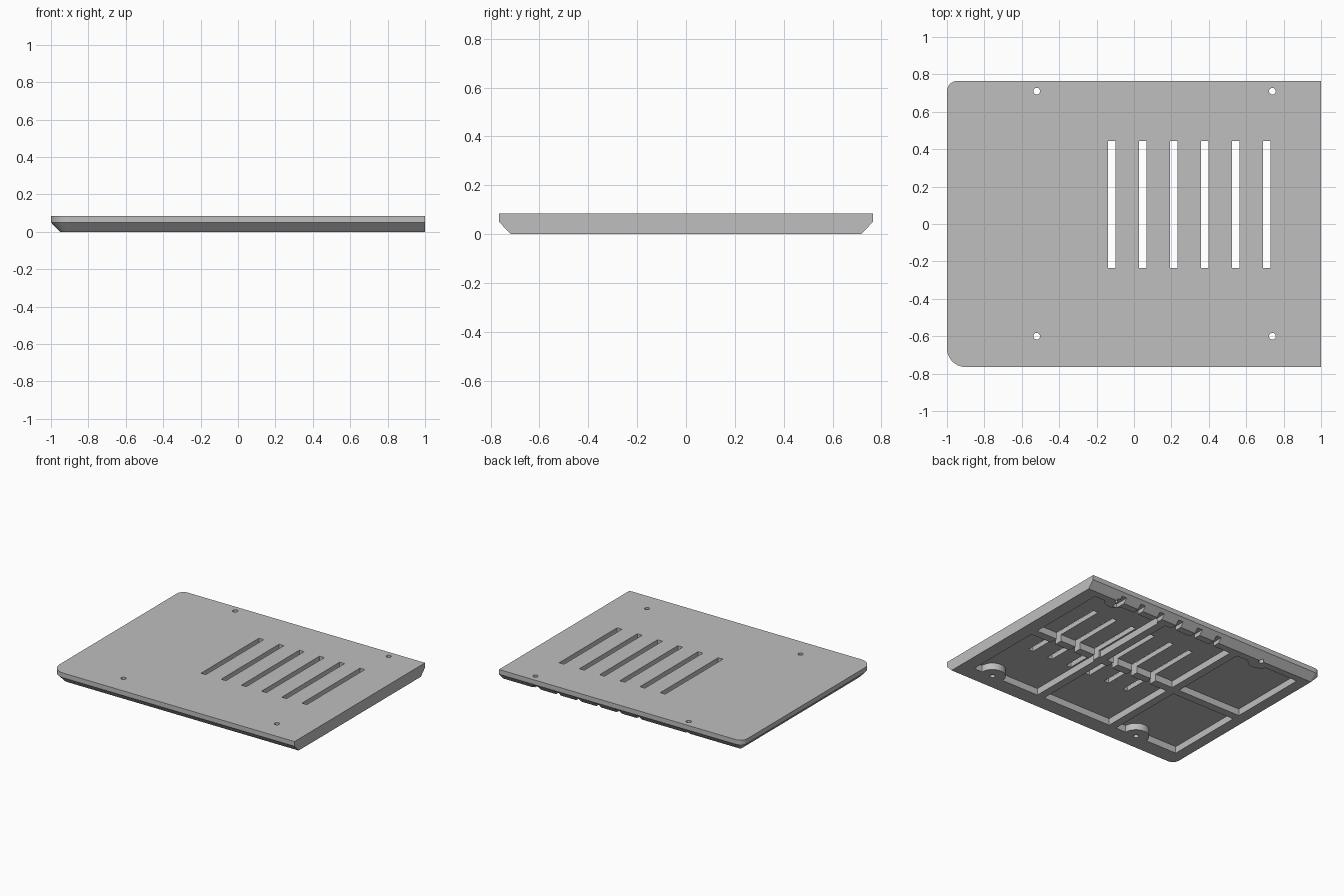
import bpy, bmesh, math

cube = bpy.data.objects.get("Cube")
if cube:
    bpy.data.objects.remove(cube, do_unlink=True)

TOP, FLOOR = 0.085, 0.05
CHAMFER = 0.048
HALF_X, HALF_Y = 1.0, 0.765

grey = bpy.data.materials.new("light grey plastic")
grey.use_nodes = True
colour = (0.52, 0.52, 0.52, 1)
grey.diffuse_color = colour
grey.node_tree.nodes["Principled BSDF"].inputs["Base Color"].default_value = colour


def make_object(name, bm):
    bmesh.ops.recalc_face_normals(bm, faces=bm.faces)
    mesh = bpy.data.meshes.new(name)
    bm.to_mesh(mesh)
    bm.free()
    obj = bpy.data.objects.new(name, mesh)
    bpy.context.collection.objects.link(obj)
    return obj


def add_box(bm, x0, x1, y0, y1, z0, z1):
    verts = bmesh.ops.create_cube(bm, size=1)["verts"]
    for v in verts:
        v.co.x = x1 if v.co.x > 0 else x0
        v.co.y = y1 if v.co.y > 0 else y0
        v.co.z = z1 if v.co.z > 0 else z0


def add_cylinder(bm, x, y, radius, segments):
    verts = bmesh.ops.create_cone(bm, cap_ends=True, segments=segments,
                                  radius1=radius, radius2=radius, depth=1)["verts"]
    bmesh.ops.translate(bm, verts=verts, vec=(x, y, 0))


def subtract(target, bm, name):
    # Cut a helper shape out of the target, then discard the helper
    cutter = make_object(name, bm)
    cutter.hide_render = True
    mod = target.modifiers.new(name, "BOOLEAN")
    mod.operation, mod.solver, mod.object = "DIFFERENCE", "EXACT", cutter
    bpy.context.view_layer.update()
    graph = bpy.context.evaluated_depsgraph_get()
    mesh = bpy.data.meshes.new_from_object(target.evaluated_get(graph))
    target.modifiers.clear()
    target.data = mesh
    bpy.data.objects.remove(cutter, do_unlink=True)


def outline(inset):
    # Square at the right end, two rounded corners at the other
    pts = [(HALF_X, -HALF_Y + inset), (HALF_X, HALF_Y - inset)]
    for side, radius, start in ((1, 0.055, 90), (-1, 0.1, 180)):
        cx, cy = -HALF_X + radius, side * (HALF_Y - radius)
        r = radius - inset
        for i in range(9):
            a = math.radians(start + 90 * i / 8)
            pts.append((cx + r * math.cos(a), cy + r * math.sin(a)))
    return pts


# Plate with a chamfered lower edge
bm = bmesh.new()
rings = [[bm.verts.new((x, y, z)) for x, y in outline(inset)]
         for inset, z in ((CHAMFER, 0), (0, FLOOR), (0, TOP))]
for low, high in zip(rings, rings[1:]):
    for i in range(len(low)):
        j = (i + 1) % len(low)
        bm.faces.new((low[i], low[j], high[j], high[i]))
bm.faces.new(rings[0])
bm.faces.new(rings[-1])
plate = make_object("vented_cover_plate", bm)

# Underside pockets leaving a grid of ribs and screw bosses
screw_x = (-0.52, 0.74)
bm = bmesh.new()
for x0, x1 in ((-0.87, -0.345), (-0.285, 0.285), (0.345, 0.9)):
    for y0, y1 in ((-0.6, 0.0), (0.06, 0.665)):
        add_box(bm, x0, x1, y0, y1, -0.1, FLOOR)
pockets = make_object("pocket_cutter", bm)
bm = bmesh.new()
for x in screw_x:
    for y in (-0.6, 0.71):
        add_cylinder(bm, x, y, 0.09, 32)
subtract(pockets, bm, "boss_cutter")
bm = bmesh.new()
bm.from_mesh(pockets.data)
bpy.data.objects.remove(pockets, do_unlink=True)
subtract(plate, bm, "pockets")

# Vent slots, with a small notch in line with each on the back rim
bm = bmesh.new()
for i in range(6):
    x = -0.12 + 0.166 * i
    add_box(bm, x - 0.02, x + 0.02, -0.235, 0.445, -0.2, 0.2)
    add_box(bm, x - 0.02, x + 0.02, 0.64, 0.85, -0.1, 0.03)
subtract(plate, bm, "vents")

# Screw holes
bm = bmesh.new()
for x in screw_x:
    for y in (-0.6, 0.71):
        add_cylinder(bm, x, y, 0.018, 20)
subtract(plate, bm, "screw_holes")

plate.data.materials.clear()
plate.data.materials.append(grey)
for face in plate.data.polygons:
    face.material_index = 0
    face.use_smooth = False
